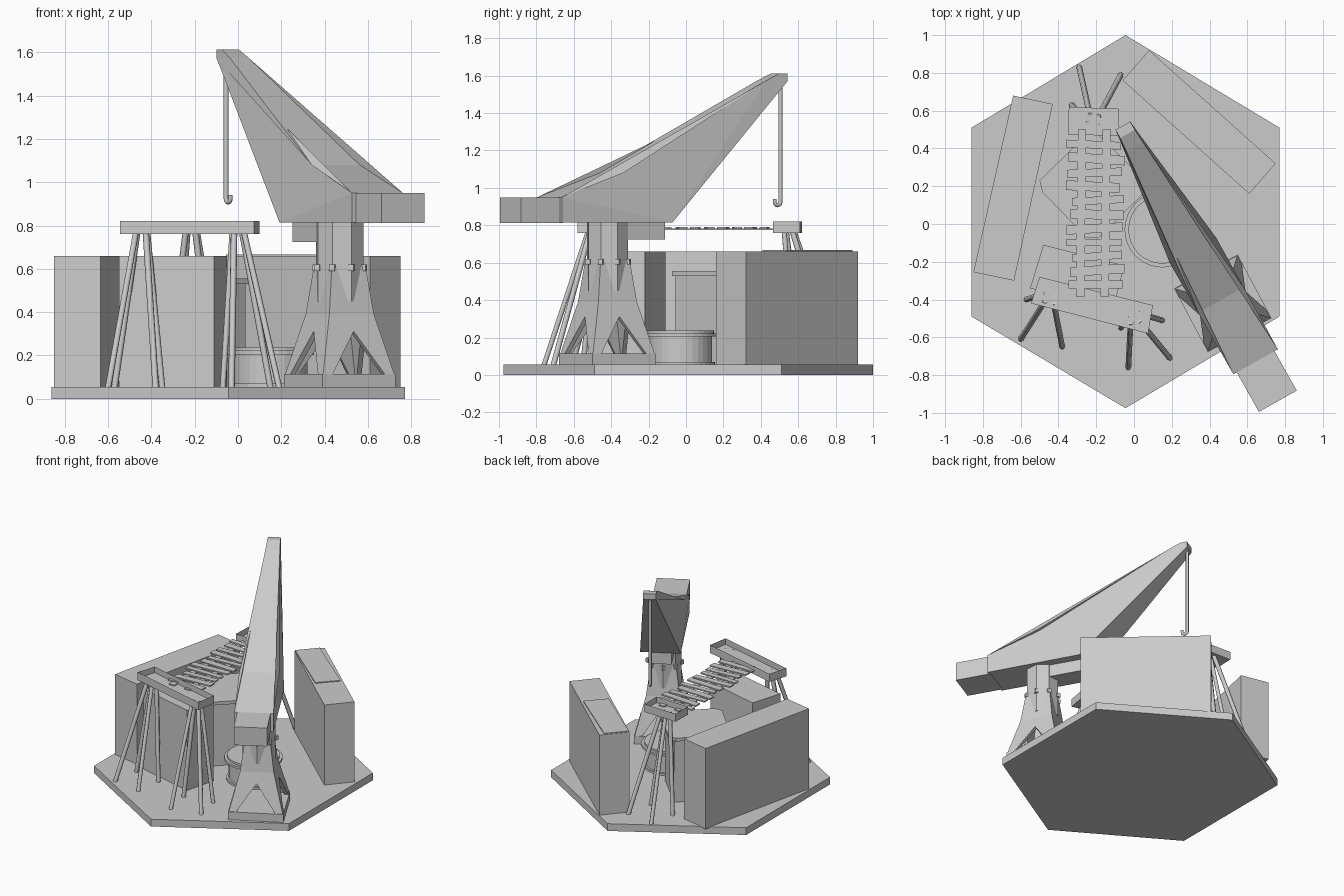
import bpy, bmesh, random
from math import radians, cos, sin, pi
from mathutils import Vector

if "Cube" in bpy.data.objects:
    bpy.data.objects.remove(bpy.data.objects["Cube"])

random.seed(4)


def finish(bm, name):
    bmesh.ops.recalc_face_normals(bm, faces=bm.faces)
    me = bpy.data.meshes.new(name)
    bm.to_mesh(me)
    bm.free()
    ob = bpy.data.objects.new(name, me)
    bpy.context.collection.objects.link(ob)
    return ob


def add_prism(bm, pts, z0, z1):
    lo = [bm.verts.new((x, y, z0)) for x, y in pts]
    hi = [bm.verts.new((x, y, z1)) for x, y in pts]
    bm.faces.new(lo[::-1])
    top = bm.faces.new(hi)
    n = len(pts)
    for i in range(n):
        bm.faces.new((lo[i], lo[(i + 1) % n], hi[(i + 1) % n], hi[i]))
    return top


def prism(name, pts, z0, z1):
    bm = bmesh.new()
    add_prism(bm, pts, z0, z1)
    return finish(bm, name)


def ring(cx, cy, r, n, deg):
    return [(cx + r * cos(radians(deg) + 2 * pi * i / n),
             cy + r * sin(radians(deg) + 2 * pi * i / n)) for i in range(n)]


def tray(name, pts, z0, z1):
    bm = bmesh.new()
    top = add_prism(bm, pts, z0, z1)
    bmesh.ops.inset_region(bm, faces=[top], thickness=0.012)
    inner = bmesh.ops.extrude_discrete_faces(bm, faces=[top])['faces'][0]
    bmesh.ops.translate(bm, verts=inner.verts, vec=(0, 0, -0.045))
    return finish(bm, name)


def tube(name, pts, r, res=1):
    cu = bpy.data.curves.new(name, 'CURVE')
    cu.dimensions = '3D'
    cu.bevel_depth = r
    cu.bevel_resolution = res
    cu.use_fill_caps = True
    sp = cu.splines.new('POLY')
    sp.points.add(len(pts) - 1)
    for p, c in zip(sp.points, pts):
        p.co = (*c, 1)
    ob = bpy.data.objects.new(name, cu)
    bpy.context.collection.objects.link(ob)


# hexagonal base
prism("base", [(-.045, 1.0), (-.86, .51), (-.86, -.49), (-.045, -.975),
               (.77, -.49), (.77, .51)], 0, .055)

# large crates
prism("left_crate", [(-.64, .68), (-.85, -.255), (-.635, -.30), (-.43, .635)], .05, .66)
prism("right_crate", [(.08, .92), (-.06, .76), (.61, .16), (.75, .32)], .05, .66)
prism("right_crate_lid", [(.06, .89), (-.055, .76), (.36, .41), (.48, .54)], .655, .667)
prism("front_crate", [(-.48, -.11), (-.55, -.34), (-.11, -.45), (-.05, -.22)], .05, .66)

# central hut with overhanging roof slab
prism("hut_body", ring(-.22, .2, .255, 4, 0), .05, .53)
prism("hut_roof", [(-.5, .23), (-.485, .17), (-.25, -.075), (-.19, -.075), (.06, .17),
                   (.06, .23), (-.19, .475), (-.25, .475)], .53, .555)

# round tank
for name, r, a, b in (("tank_foot", .185, .05, .07), ("tank_body", .17, .06, .21),
                      ("tank_rim", .20, .205, .222), ("tank_lid", .18, .22, .237)):
    prism(name, ring(.15, -.03, r, 32, 0), a, b)

# trestles: tray platforms on splayed legs
tray("front_platform", [(-.5, -.28), (-.545, -.42), (.075, -.58), (.1, -.43)], .76, .82)
tray("back_platform", [(-.345, .62), (-.35, .475), (-.08, .465), (-.08, .61)], .76, .82)
clusters = {
    "front_left_leg": ((-.445, -.39), [(-.6, -.61), (-.38, -.65), (-.57, -.40), (-.35, -.45)]),
    "front_right_leg": ((.0, -.495), [(-.03, -.76), (.19, -.71), (.15, -.51), (-.07, -.55)]),
    "back_leg": ((-.215, .55), [(-.29, .83), (-.07, .79), (-.33, .63), (-.11, .58)]),
}
for name, (top, feet) in clusters.items():
    t = Vector(top)
    mid = sum((Vector(f) for f in feet), Vector((0, 0))) / 4
    for f in feet:
        p = t + (Vector(f) - mid) * .2
        tube(name, [(f[0], f[1], .05), (p.x, p.y, .775)], .015)

# plank bridge
bm = bmesh.new()
for x in (-.275, -.145):
    add_prism(bm, [(x - .022, .5), (x - .032, -.385), (x + .012, -.385), (x + .022, .5)], .776, .784)
for i in range(11):
    y, a = .42 - i * .074, random.uniform(-.08, .08)
    x0, x1 = -.35 + random.uniform(-.015, .03), -.06 + random.uniform(-.025, .015)
    h = random.uniform(.019, .026)
    pts = [(x0, -h), (x1, -h), (x1, h), (x0, h)]
    add_prism(bm, [(x, y + v + a * (x + .21)) for x, v in pts], .78, .79)
finish(bm, "plank_bridge")

# crane tower: slab, open splayed skirt, octagonal column, bolts
P = Vector((.47, -.42))
prism("tower_slab", ring(P.x, P.y, .27, 4, -17), .05, .115)
bm = bmesh.new()


def level(r, z):
    return [Vector((x, y, z)) for x, y in ring(P.x, P.y, r, 4, -17)]


low, mid, high = level(.265, .11), level(.165, .39), level(.125, .61)
for i in range(4):
    j = (i + 1) % 4
    apex = (low[i] + low[j]) * .14 + (mid[i] + mid[j]) * .36
    outline = (low[i], low[i].lerp(low[j], .13), apex, low[i].lerp(low[j], .87),
               low[j], mid[j], mid[i])
    bm.faces.new([bm.verts.new(p) for p in outline])
    bm.faces.new([bm.verts.new(p) for p in (mid[i], mid[j], high[j], high[i])])
bmesh.ops.remove_doubles(bm, verts=bm.verts, dist=.0005)
skirt = finish(bm, "tower_skirt")
sol = skirt.modifiers.new("thickness", 'SOLIDIFY')
sol.thickness = .025
sol.offset = -1
prism("tower_column", ring(P.x, P.y, .115, 8, -17), .45, .82)
bm = bmesh.new()
for x, y in ring(P.x, P.y, .115, 8, -17):
    add_prism(bm, ring(x, y, .018, 4, 28), .59, .62)
finish(bm, "tower_bolts")

# boom: side profile (along, height, half width) swung to its heading
D, R = Vector((-.49, .871)), Vector((.871, .49))


def place(s, w):
    return P + D * s + R * w


def slewed(name, profile):
    bm = bmesh.new()
    sides = [[bm.verts.new((*place(s, k * w), z)) for s, z, w in profile] for k in (-1, 1)]
    for side in sides:
        bm.faces.new(side)
    n = len(profile)
    for i in range(n):
        j = (i + 1) % n
        bm.faces.new((sides[0][i], sides[0][j], sides[1][j], sides[1][i]))
    bmesh.ops.triangulate(bm, faces=[f for f in bm.faces if len(f.verts) > 4])
    return finish(bm, name)


def block(name, s0, s1, z0, z1, w):
    slewed(name, [(s0, z0, w), (s1, z0, w), (s1, z1, w), (s0, z1, w)])


slewed("boom", [(-.355, .815, .135), (.32, .815, .14), (1.03, 1.52, .05), (1.08, 1.57, .045),
                (1.08, 1.612, .045), (1.03, 1.612, .045), (.95, 1.575, .05),
                (.02, 1.08, .138), (-.355, .95, .135)])
block("counterweight", -.595, -.34, .812, .95, .115)
block("slew_block", .05, .31, .725, .82, .077)

# cable and hook
hx, hy = -.055, .505
path = [(hx, hy, 1.56), (hx, hy, .93)]
for i in range(7):
    a = pi + pi * i / 6
    off = .018 * (1 + cos(a))
    path.append((hx + off * .55, hy - off * .85, .925 + .018 * sin(a)))
path.append((path[-1][0], path[-1][1], .94))
tube("cable_hook", path, .011, 2)
